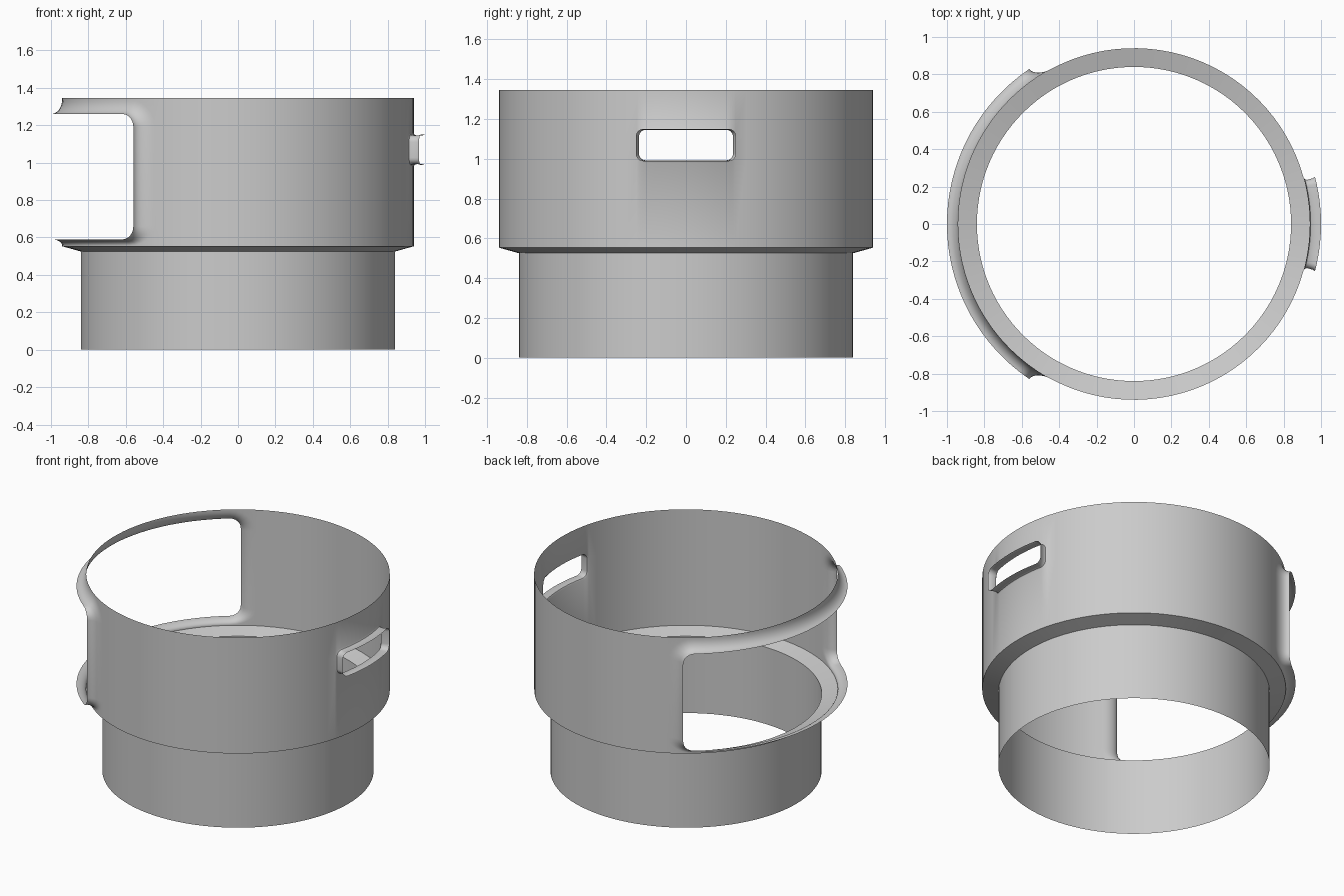
import bpy, bmesh
from math import sin, cos, pi

if "Cube" in bpy.data.objects:
    bpy.data.objects.remove(bpy.data.objects["Cube"])

R_LOW, R_UP, R_LIP = 0.84, 0.94, 1.0
Z_STEP, Z_SHOULDER, Z_TOP = 0.525, 0.553, 1.345
CORNER = 6

bm = bmesh.new()


def vert(theta, r, z):
    return bm.verts.new((r * cos(theta), r * sin(theta), z))


def opening_columns(mid, half, lo, hi, corner, straight, out=(0, 0, 0)):
    """Rounded opening as (theta, low z, high z) columns; out = side, bottom, top outset."""
    side, bottom, top = out
    half, lo, hi = half + side, lo - bottom, hi + top
    rs, rb, rt = corner + side, corner + bottom, corner + top
    right = []
    for i in range(CORNER + 1):
        a = pi / 2 * i / CORNER
        right.append((half - rs + rs * sin(a), lo + rb * (1 - cos(a)), hi - rt * (1 - cos(a))))
    left = [(-u, b, t) for u, b, t in reversed(right)]
    flat = half - rs
    middle = [(-flat + 2 * flat * i / straight, lo, hi) for i in range(1, straight)]
    return [(mid + u, b, t) for u, b, t in left + middle + right]


def loop_of(lows, highs):
    return lows + highs[::-1]


def lip(base_loop, rings):
    """Skin from the opening's edge in the wall out through the flared rings."""
    previous = base_loop
    for r, cols in rings:
        ring = loop_of([vert(t, r, b) for t, b, _ in cols], [vert(t, r, h) for t, _, h in cols])
        n = len(ring)
        for i in range(n):
            j = (i + 1) % n
            bm.faces.new((previous[i], previous[j], ring[j], ring[i]))
        previous = ring


# Small slot on the right, large window on the left
slot = dict(mid=0.0, half=0.250, lo=0.992, hi=1.145, corner=0.035, straight=8)
window = dict(mid=pi, half=0.977, lo=0.59, hi=1.26, corner=0.07, straight=32)
slot_base = opening_columns(**slot, out=(0.015, 0.012, 0.012))
window_out = (0.10, 0.033, 0.078)
window_base = opening_columns(**window, out=window_out)

# Wall columns all the way round; plain columns fill the gaps between openings
columns = [(c, "slot") for c in slot_base]


def plain_gap(start, end, n=28):
    for i in range(1, n):
        f = i / n
        columns.append((tuple(p + (q - p) * f for p, q in zip(start, end)), None))


plain_gap(slot_base[-1], window_base[0])
columns += [(c, "window") for c in window_base]
t, b, h = slot_base[0]
plain_gap(window_base[-1], (t + 2 * pi, b, h))

# Sleeve wall: narrow lower tube, shoulder, wide upper tube with the openings left out
grid = [[vert(t, R_LOW, 0), vert(t, R_LOW, Z_STEP), vert(t, R_UP, Z_SHOULDER),
         vert(t, R_UP, lo), vert(t, R_UP, hi), vert(t, R_UP, Z_TOP)]
        for (t, lo, hi), _ in columns]
for i in range(len(grid)):
    k = (i + 1) % len(grid)
    in_opening = columns[i][1] is not None and columns[i][1] == columns[k][1]
    for j in range(5):
        if j == 3 and in_opening:
            continue
        bm.faces.new((grid[i][j], grid[k][j], grid[k][j + 1], grid[i][j + 1]))


def edge_loop(tag):
    picked = [g for g, c in zip(grid, columns) if c[1] == tag]
    return loop_of([g[3] for g in picked], [g[4] for g in picked])


# Window lip: concave flare turning outward
rings = []
for i in range(1, 9):
    a = pi / 2 * i / 8
    k = 1 - sin(a)
    rings.append((R_UP + (R_LIP - R_UP) * (1 - cos(a)),
                  opening_columns(**window, out=[o * k for o in window_out])))
lip(edge_loop("window"), rings)

# Slot lip: short tube, slightly waisted
lip(edge_loop("slot"), [(r, opening_columns(**slot, out=(o, o, o)))
                        for r, o in ((0.945, 0.004), (0.955, 0.0), (0.985, 0.0), (R_LIP, 0.005))])

bmesh.ops.recalc_face_normals(bm, faces=bm.faces[:])
mesh = bpy.data.meshes.new("stepped_sleeve")
bm.to_mesh(mesh)
bm.free()
sleeve = bpy.data.objects.new("stepped_sleeve", mesh)
bpy.context.collection.objects.link(sleeve)
bpy.context.view_layer.objects.active = sleeve
sleeve.select_set(True)
bpy.ops.object.shade_smooth_by_angle(angle=0.6)
